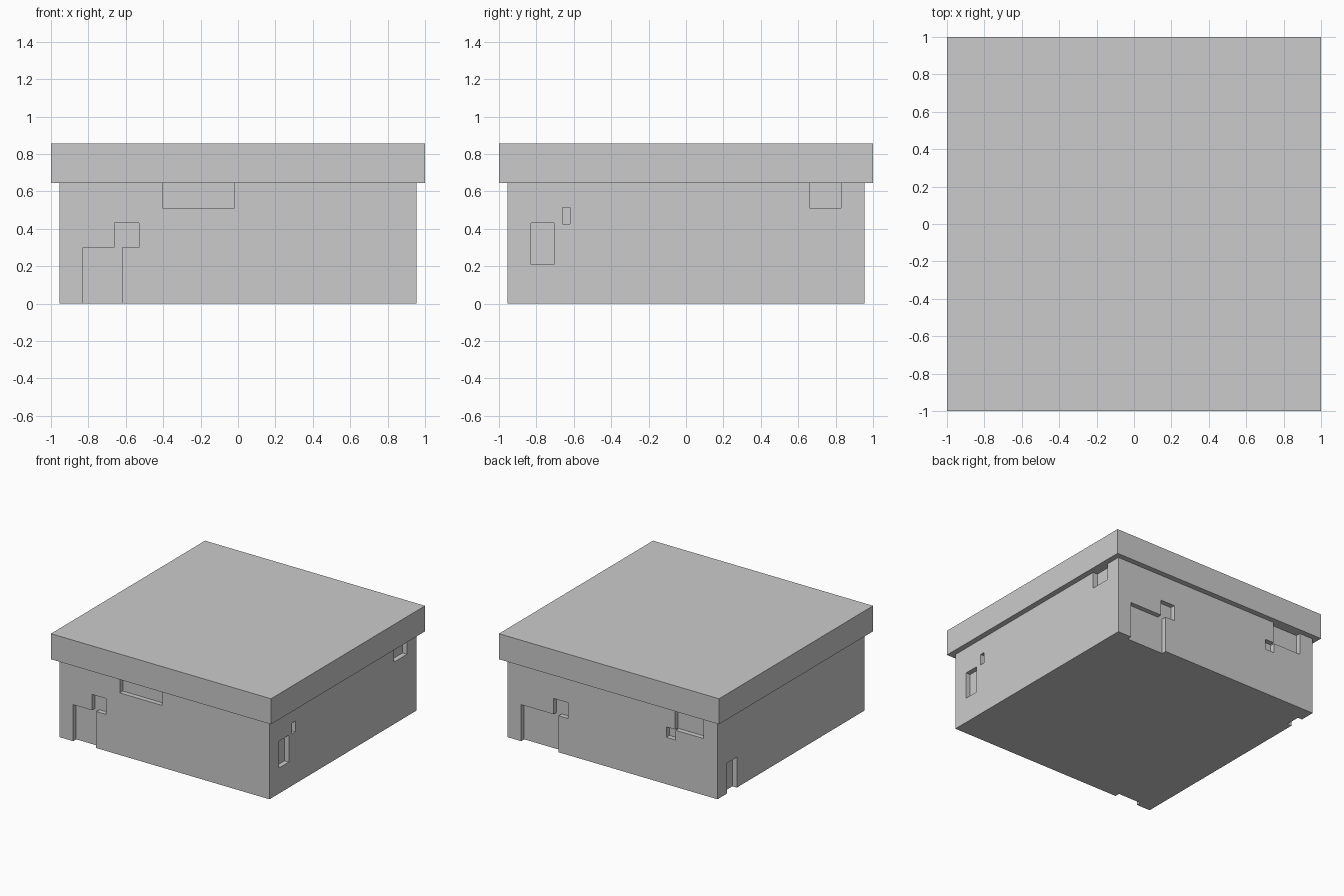
import bpy, bmesh
from mathutils import Vector

if "Cube" in bpy.data.objects:
    bpy.data.objects.remove(bpy.data.objects["Cube"])

HALF, RIM, TOP, DEPTH = 0.955, 0.645, 0.855, 0.04


def box(name, half, z0, z1):
    bm = bmesh.new()
    bmesh.ops.create_cube(bm, size=1)
    for v in bm.verts:
        v.co = (v.co.x * 2 * half, v.co.y * 2 * half, z0 if v.co.z < 0 else z1)
    return to_object(name, bm)


def to_object(name, bm):
    bmesh.ops.recalc_face_normals(bm, faces=bm.faces)
    mesh = bpy.data.meshes.new(name)
    bm.to_mesh(mesh)
    bm.free()
    obj = bpy.data.objects.new(name, mesh)
    bpy.context.collection.objects.link(obj)
    return obj


def rect(u0, u1, z0, z1):
    return [(u0, z0), (u1, z0), (u1, z1), (u0, z1)]


def carve(body, axis, sign, profile):
    """Sink a (u, z) profile into the wall facing sign * axis."""
    inner, outer = sign * (HALF - DEPTH), sign * (HALF + 0.1)

    def place(u, z, d):
        return Vector((u, d, z)) if axis == "y" else Vector((d, u, z))

    bm = bmesh.new()
    face = bm.faces.new([bm.verts.new(place(u, z, inner)) for u, z in profile])
    ext = bmesh.ops.extrude_face_region(bm, geom=[face])
    shift = place(0, 0, outer - inner)
    bmesh.ops.translate(bm, vec=shift, verts=[
        g for g in ext["geom"] if isinstance(g, bmesh.types.BMVert)])
    cutter = to_object("recess_cutter", bm)
    cutter.hide_render = True
    mod = body.modifiers.new("recess", "BOOLEAN")
    mod.operation, mod.solver, mod.object = "DIFFERENCE", "EXACT", cutter
    bpy.context.view_layer.objects.active = body
    bpy.ops.object.modifier_apply(modifier=mod.name)
    bpy.data.objects.remove(cutter)


body = box("box_body", HALF, 0, RIM)
lid = box("box_lid", 1.0, RIM, TOP)

LOW, HIGH = -0.1, 0.75  # overshoot past the bottom and top edges

# Front: stepped recess at the base, slot under the lid
carve(body, "y", -1, [(-0.83, LOW), (-0.62, LOW), (-0.62, 0.3), (-0.53, 0.3),
                      (-0.53, 0.43), (-0.66, 0.43), (-0.66, 0.3), (-0.83, 0.3)])
carve(body, "y", -1, rect(-0.405, -0.02, 0.51, HIGH))

# Right: two small pockets and a slot under the lid
carve(body, "x", 1, rect(-0.83, -0.705, 0.21, 0.43))
carve(body, "x", 1, rect(-0.66, -0.62, 0.425, 0.515))
carve(body, "x", 1, rect(0.66, 0.83, 0.51, HIGH))

# Back: stepped recess at the base, slot with a corner pocket
carve(body, "y", 1, [(0.83, LOW), (0.49, LOW), (0.49, 0.3), (0.405, 0.3),
                     (0.405, 0.43), (0.535, 0.43), (0.535, 0.3), (0.83, 0.3)])
carve(body, "y", 1, rect(-0.83, -0.57, 0.465, HIGH))
carve(body, "y", 1, rect(-0.575, -0.49, 0.385, 0.47))

# Left: notch at the base
carve(body, "x", -1, rect(0.705, 0.83, LOW, 0.25))
